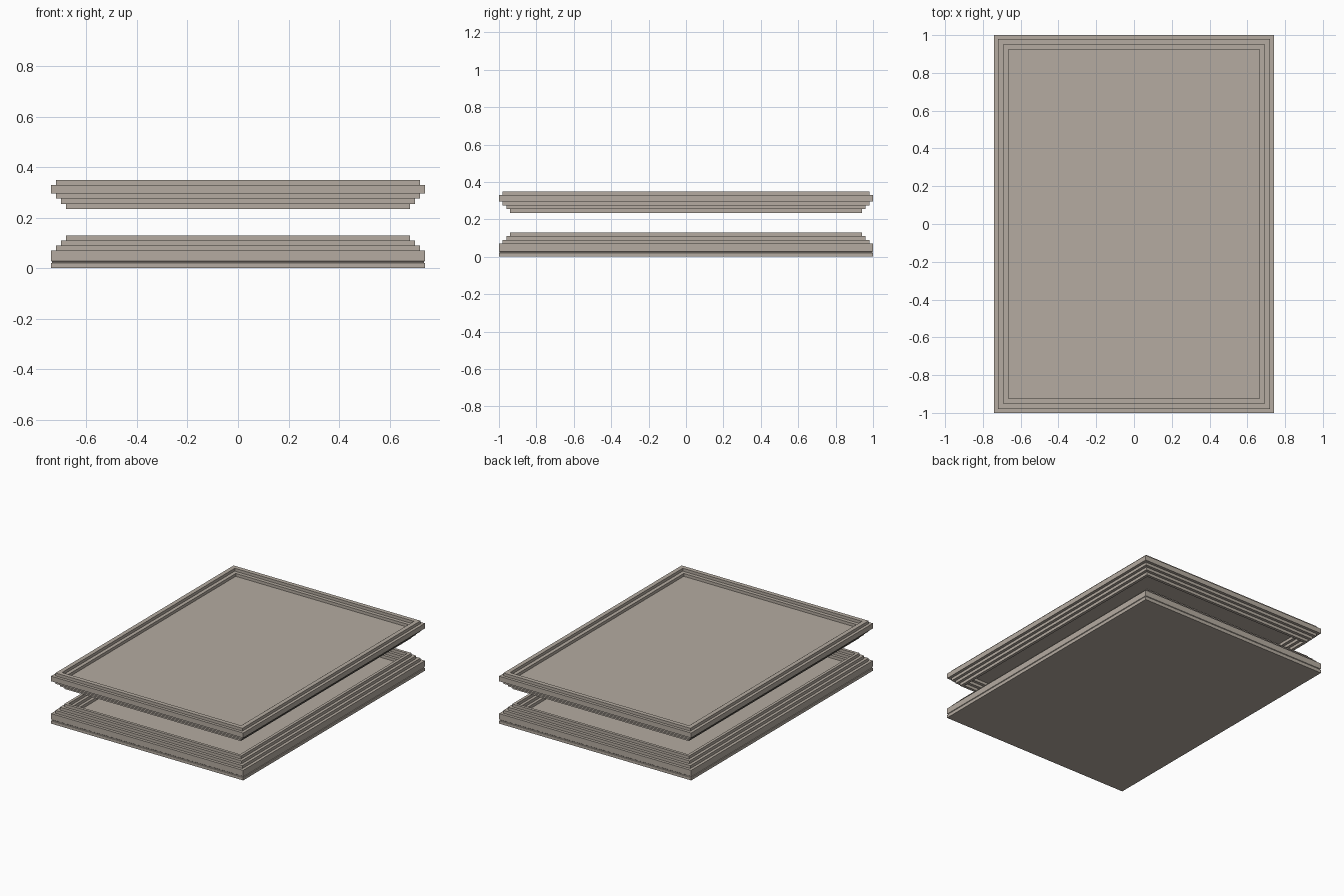
import bpy, bmesh

if "Cube" in bpy.data.objects:
    bpy.data.objects.remove(bpy.data.objects["Cube"])

stone = bpy.data.materials.new("warm grey stone")
stone.diffuse_color = (0.46, 0.41, 0.355, 1)
stone.use_nodes = True
stone.node_tree.nodes["Principled BSDF"].inputs["Base Color"].default_value = stone.diffuse_color


def lofted_slab(name, rings):
    """Solid made of concentric rectangles (half width, z); both ends capped."""
    bm = bmesh.new()
    loops = []
    for hx, z in rings:
        hy = hx + 0.26
        loops.append([bm.verts.new((sx * hx, sy * hy, z))
                      for sx, sy in ((-1, -1), (1, -1), (1, 1), (-1, 1))])
    for a, b in zip(loops, loops[1:]):
        for i in range(4):
            j = (i + 1) % 4
            bm.faces.new((a[i], a[j], b[j], b[i]))
    bm.faces.new(loops[0][::-1])
    bm.faces.new(loops[-1])
    bmesh.ops.recalc_face_normals(bm, faces=bm.faces)
    mesh = bpy.data.meshes.new(name)
    bm.to_mesh(mesh)
    bm.free()
    mesh.materials.append(stone)
    obj = bpy.data.objects.new(name, mesh)
    bpy.context.collection.objects.link(obj)
    return obj


# Stepped moulding: climbs from the outer edge to a narrow rim, then back in
def moulding(z0, dz):
    out = [(0.74, z0)]
    for k in range(1, 4):
        out += [(0.74 - 0.02 * k, z0 + dz * (k - 1)), (0.74 - 0.02 * k, z0 + dz * k)]
    for k in range(3, 0, -1):
        x = 0.66 - 0.02 * (3 - k)
        out += [(x, z0 + dz * k), (x, z0 + dz * (k - 1))]
    return out + [(0.60, z0)] if out[-1] != (0.60, z0) else out


# Lower tray: slab with a fine groove and a raised stepped border
base = [(0.74, 0.0), (0.74, 0.02), (0.736, 0.022), (0.736, 0.026), (0.74, 0.029)]
lofted_slab("lower_tray", base + moulding(0.07, 0.02)[:-1])

# Upper tray: same border hanging down, shallow stepped recess on top
top = [(0.74, 0.33), (0.72, 0.33), (0.72, 0.35), (0.69, 0.35),
       (0.69, 0.33), (0.665, 0.33), (0.665, 0.31)]
lofted_slab("upper_tray", moulding(0.295, -0.02)[::-1][1:] + top)
